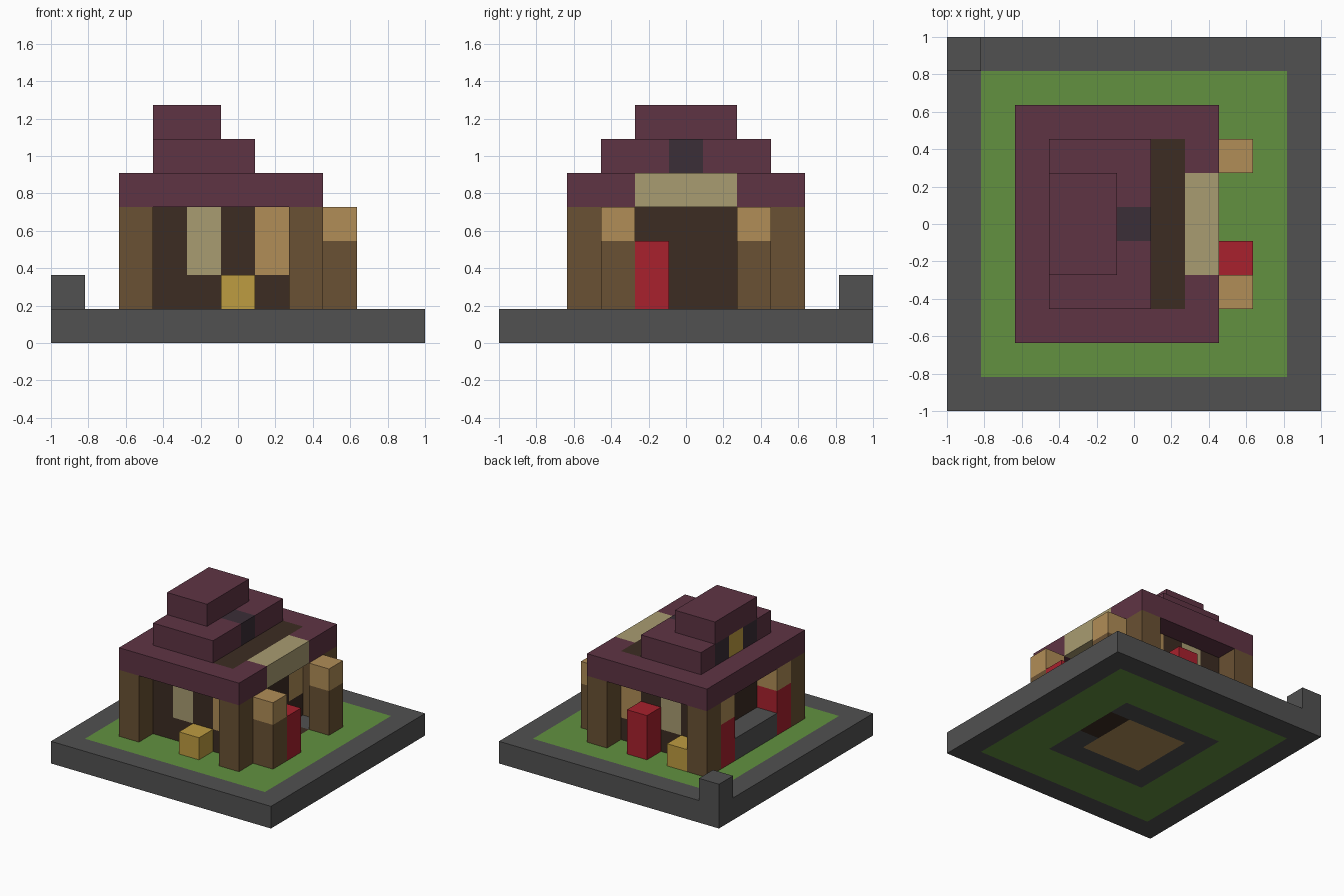
import bpy
import bmesh
from mathutils import Matrix, Vector

cube = bpy.data.objects.get("Cube")
if cube:
    bpy.data.objects.remove(cube, do_unlink=True)

CELLS = 11
U = 2 / CELLS  # block size


def linear(c):
    c /= 255
    return c / 12.92 if c <= 0.04045 else ((c + 0.055) / 1.055) ** 2.4


def material(name, r, g, b):
    color = (linear(r), linear(g), linear(b), 1)
    mat = bpy.data.materials.new(name)
    mat.use_nodes = True
    mat.diffuse_color = color
    bsdf = mat.node_tree.nodes["Principled BSDF"]
    bsdf.inputs["Base Color"].default_value = color
    bsdf.inputs["Roughness"].default_value = 0.9
    return mat


STONE = material("grey stone", 81, 81, 81)
GRASS = material("grass green", 98, 145, 64)
ROOF = material("roof maroon", 95, 52, 68)
WOOD = material("brown wood", 106, 81, 51)
DARK = material("dark wood", 60, 44, 34)
TAN = material("tan wood", 177, 141, 87)
CREAM = material("cream", 169, 156, 113)
GOLD = material("gold", 190, 156, 65)
RED = material("red", 168, 33, 45)
PLUM = material("dark plum", 59, 46, 55)


def blocks(name, mat, *ranges):
    """One object from boxes given as inclusive block ranges in x, y and z."""
    bm = bmesh.new()
    for spans in ranges:
        lo = Vector([s[0] if isinstance(s, tuple) else s for s in spans])
        hi = Vector([s[1] + 1 if isinstance(s, tuple) else s + 1 for s in spans])
        mid = (lo + hi) / 2 * U - Vector((1, 1, 0))
        size = (hi - lo) * U
        bmesh.ops.create_cube(
            bm, size=1, matrix=Matrix.Translation(mid) @ Matrix.Diagonal((*size, 1)))
    mesh = bpy.data.meshes.new(name)
    bm.to_mesh(mesh)
    bm.free()
    mesh.materials.append(mat)
    obj = bpy.data.objects.new(name, mesh)
    bpy.context.collection.objects.link(obj)
    return obj


def ring(name, mat, a, b, width):
    """Square frame of ground blocks from index a to b."""
    w = width - 1
    return blocks(name, mat,
                  ((a, b), (a, a + w), 0), ((a, b), (b - w, b), 0),
                  ((a, a + w), (a + width, b - width), 0),
                  ((b - w, b), (a + width, b - width), 0))


# Ground
ring("stone_border", STONE, 0, 10, 1)
blocks("corner_post", STONE, (0, 10, 1))
ring("lawn", GRASS, 1, 9, 2)
blocks("foundation", STONE, ((3, 7), 3, 0), ((3, 7), 7, 0), (3, (4, 6), 0), (7, 4, 0))
blocks("threshold", DARK, (7, (5, 6), 0))
blocks("floor", TAN, ((4, 6), (4, 6), 0))

# House body, open where the windows and shutters sit
blocks("wall_core", DARK, ((3, 5), (4, 6), (1, 3)))
blocks("side_wall", DARK, (6, (4, 6), (1, 4)))
for side, y in (("front", 3), ("back", 7)):
    blocks(side + "_wall", DARK, (3, y, (1, 3)), (4, y, 1), (5, y, (1, 3)),
           (6, y, 1), (6, y, 4))
    blocks(side + "_window", CREAM, (4, y, (2, 3)))
    blocks(side + "_shutter", TAN, (6, y, (2, 3)))
    # Outer posts with tan caps
    blocks(side + "_left_post", WOOD, (8, y, (1, 2)))
    blocks(side + "_left_cap", TAN, (8, y, 3))
    blocks(side + "_right_post", RED, (2, y, (1, 2)))
    blocks(side + "_right_cap", TAN, (2, y, 3))

# Corner pillars
for side, y in (("front", 2), ("back", 8)):
    for hand, x in (("right", 2), ("left", 7)):
        blocks(side + "_" + hand + "_pillar", WOOD, (x, y, (1, 3)))

# Things standing round the house
blocks("front_crate", GOLD, (5, 2, 1))
blocks("back_crate", GOLD, (3, 8, 1))
blocks("door_barrel", RED, (8, 4, (1, 2)))
blocks("back_barrel", RED, (5, 8, (1, 2)))
blocks("stone_bench", STONE, (2, (4, 6), 1))

# Stepped roof
blocks("lower_roof", ROOF, ((2, 5), (2, 8), 4), (6, 2, 4), (6, 8, 4),
       (7, (2, 3), 4), (7, (7, 8), 4))
blocks("porch_sign", CREAM, (7, (4, 6), 4))
blocks("middle_roof", ROOF, (4, (3, 7), 5), (3, 3, 5), (3, 7, 5),
       (5, (3, 4), 5), (5, (6, 7), 5))
blocks("attic_windows", PLUM, (3, 4, 5), (3, 6, 5), (5, 5, 5))
blocks("attic_lamp", GOLD, (3, 5, 5))
blocks("top_roof", ROOF, ((3, 4), (4, 6), 6))
